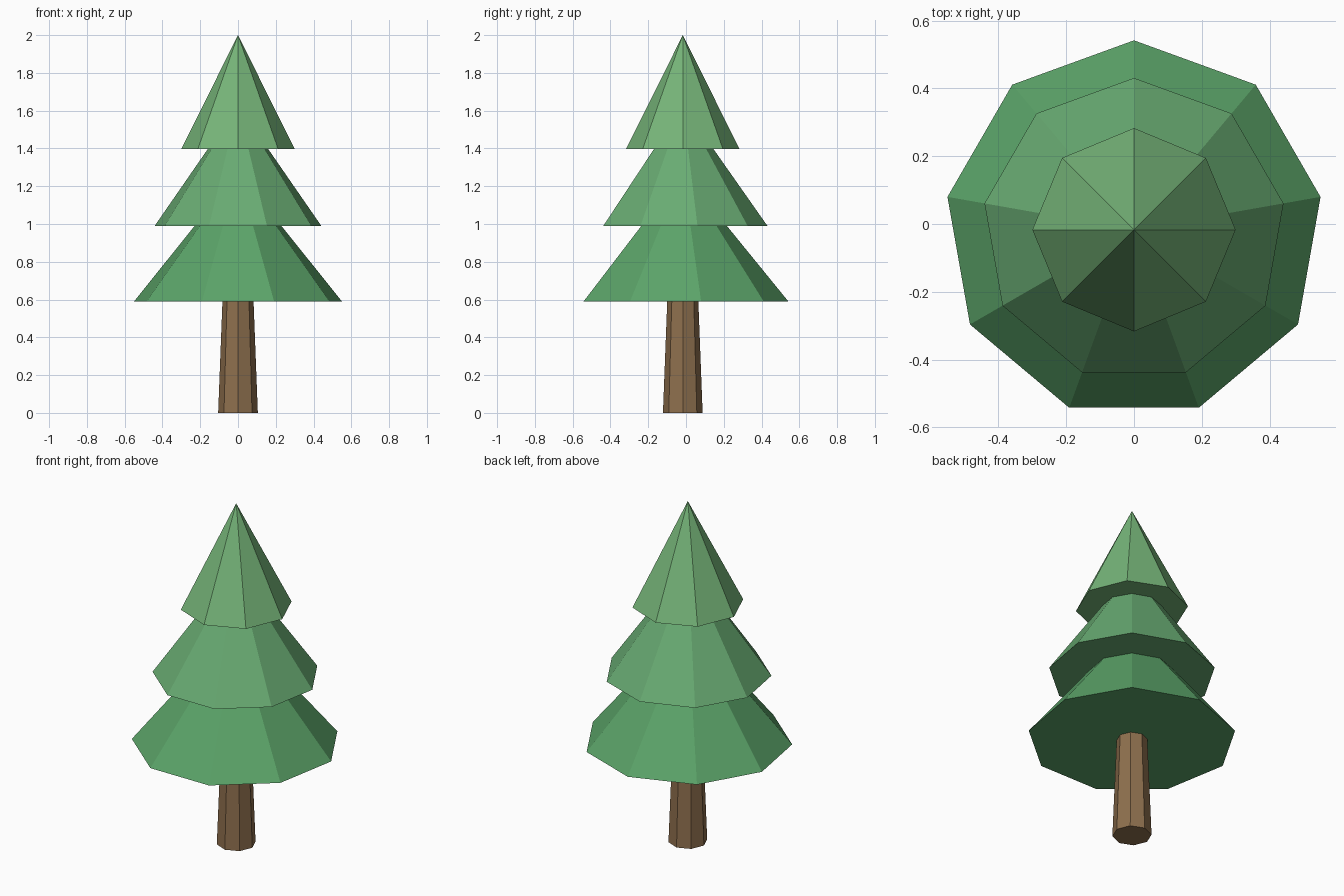
import bpy
from math import pi

if "Cube" in bpy.data.objects:
    bpy.data.objects.remove(bpy.data.objects["Cube"])

CY = -0.017  # odd-sided tiers shift the trunk axis slightly forward


def tapered(name, sides, r1, r2, z1, z2, color):
    # Flat-sided cone or frustum with one vertex pointing to +y
    bpy.ops.mesh.primitive_cone_add(vertices=sides, radius1=r1, radius2=r2,
                                    depth=z2 - z1, location=(0, CY, (z1 + z2) / 2))
    ob = bpy.context.object
    ob.name = name
    mat = bpy.data.materials.new(name + "_colour")
    mat.diffuse_color = (*color, 1)
    mat.use_nodes = True
    mat.node_tree.nodes["Principled BSDF"].inputs["Base Color"].default_value = mat.diffuse_color
    ob.data.materials.append(mat)


# Trunk, running a little way into the foliage
tapered("trunk", 8, 0.105, 0.08, 0.0, 0.65, (0.27, 0.16, 0.075))

# Foliage tiers, each tucked into the one above
tapered("lower_foliage", 9, 0.559, 0.16, 0.59, 1.08, (0.105, 0.37, 0.14))
tapered("middle_foliage", 9, 0.448, 0.09, 0.99, 1.50, (0.14, 0.41, 0.17))
tapered("top_foliage", 8, 0.30, 0.0, 1.398, 2.0, (0.18, 0.46, 0.19))
